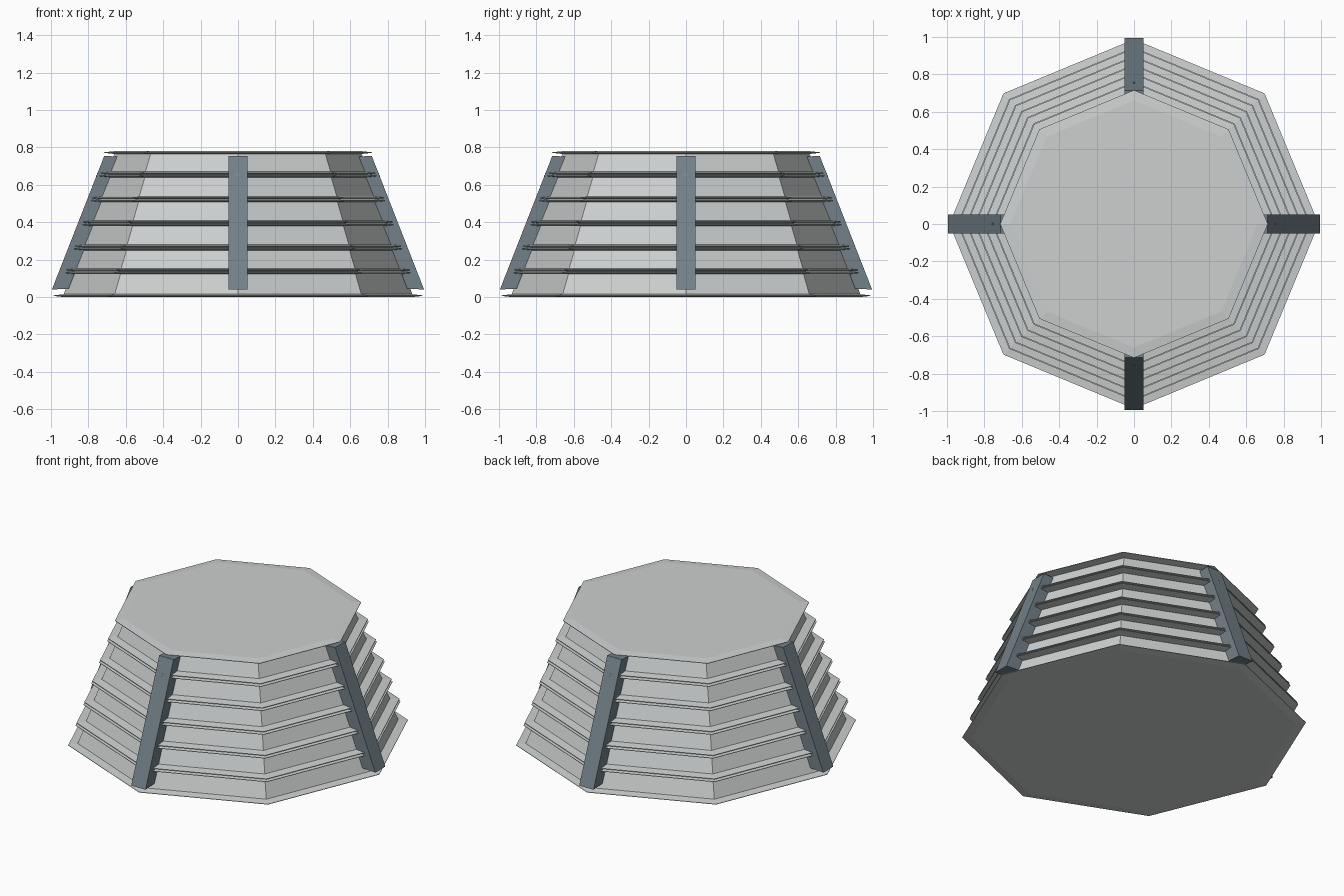
import bpy, bmesh
from math import cos, sin, pi

default = bpy.data.objects.get("Cube")
if default:
    bpy.data.objects.remove(default, do_unlink=True)


def material(name, rgb):
    mat = bpy.data.materials.new(name)
    mat.use_nodes = True
    mat.diffuse_color = (*rgb, 1)
    mat.node_tree.nodes["Principled BSDF"].inputs["Base Color"].default_value = (*rgb, 1)
    return mat


def finish(bm, name, mat):
    bmesh.ops.recalc_face_normals(bm, faces=bm.faces)
    mesh = bpy.data.meshes.new(name)
    bm.to_mesh(mesh)
    bm.free()
    mesh.materials.append(mat)
    obj = bpy.data.objects.new(name, mesh)
    bpy.context.collection.objects.link(obj)
    return obj


def octagon_loft(name, profile, mat):
    """Stack octagonal rings (radius, height) and cap both ends."""
    bm = bmesh.new()
    rings = [[bm.verts.new((r * cos(k * pi / 4), r * sin(k * pi / 4), z))
              for k in range(8)] for r, z in profile]
    for low, high in zip(rings, rings[1:]):
        for k in range(8):
            n = (k + 1) % 8
            bm.faces.new((low[k], low[n], high[n], high[k]))
    bm.faces.new(rings[0])
    bm.faces.new(rings[-1])
    return finish(bm, name, mat)


light_grey = material("light grey metal", (0.61, 0.63, 0.63))
slate = material("slate blue metal", (0.17, 0.22, 0.25))

# Tapered body: stacked tiers, each with a thin flange at its foot and head
LIP = 0.055


def rim(z):
    return 0.99 - 0.355 * z


heights = [0, 0.137, 0.265, 0.394, 0.523, 0.655, 0.78]
profile = []
for z0, z1 in zip(heights, heights[1:]):
    for base in (z0, z1 - 0.015):
        r = rim(base + 0.0075)
        profile += [(r - LIP, base), (r, base + 0.006),
                    (r, base + 0.009), (r - LIP, base + 0.015)]
octagon_loft("tiered_body", profile, light_grey)

# Four leaning braces on the axis corners
HALF = 0.05
section = [(0.995, 0.04), (0.715, 0.755), (0.63, 0.75), (0.905, 0.045)]
for i, side in enumerate(("left", "back", "right", "front")):
    bm = bmesh.new()
    c, s = cos(i * pi / 2), sin(i * pi / 2)
    sides = [[bm.verts.new((r * c - w * s, r * s + w * c, z)) for r, z in section]
             for w in (-HALF, HALF)]
    bm.faces.new(sides[0])
    bm.faces.new(sides[1])
    for k in range(4):
        n = (k + 1) % 4
        bm.faces.new((sides[0][k], sides[0][n], sides[1][n], sides[1][k]))
    finish(bm, side + "_brace", slate)
